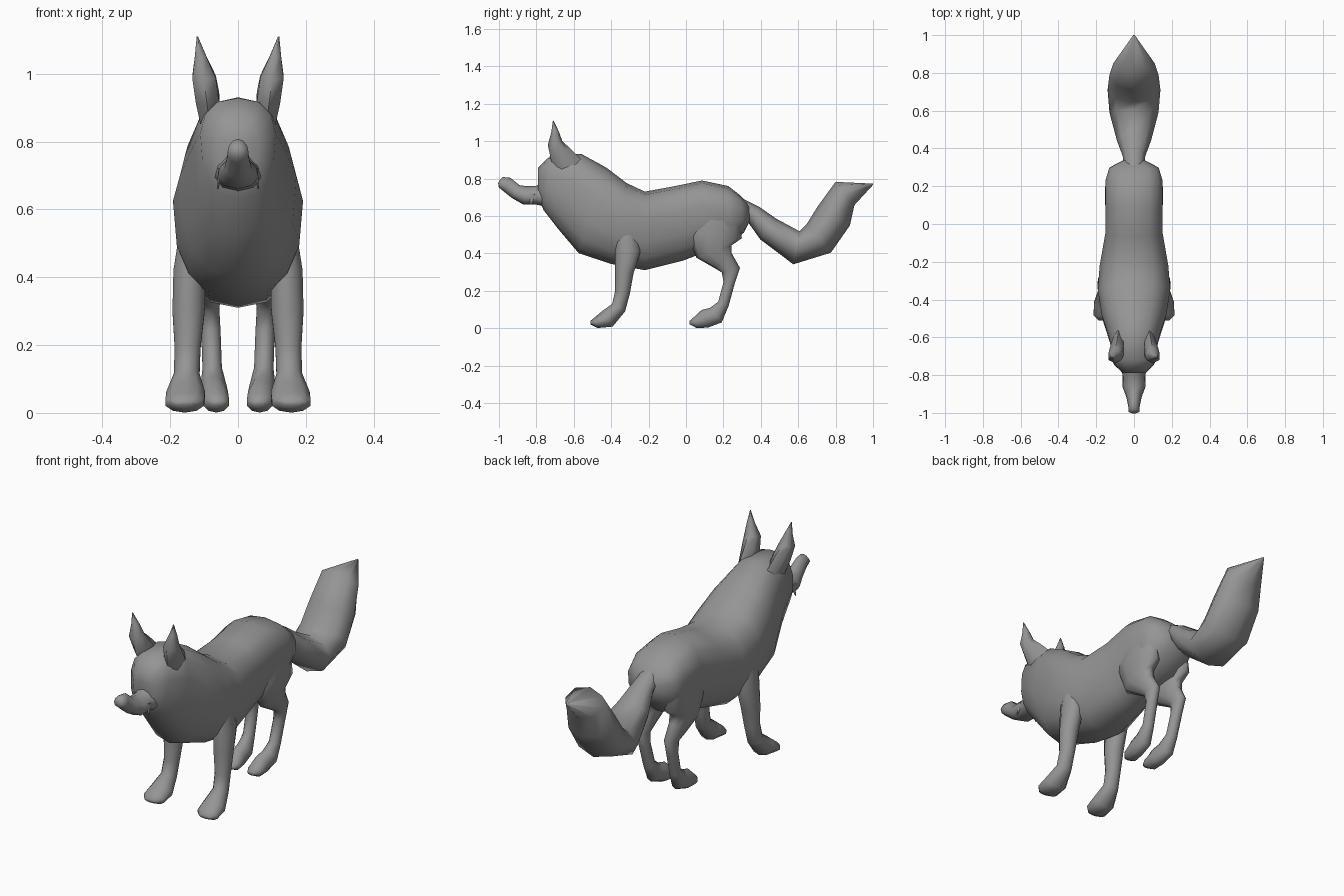
import bpy
import bmesh
import math
from mathutils import Vector

default = bpy.data.objects.get("Cube")
if default:
    bpy.data.objects.remove(default)


def make_material(name, grey):
    material = bpy.data.materials.new(name)
    material.use_nodes = True
    colour = (grey, grey, grey, 1)
    material.diffuse_color = colour
    shader = material.node_tree.nodes["Principled BSDF"]
    shader.inputs["Base Color"].default_value = colour
    return material


fur = make_material("grey fur", .3)


def ring_axis(centres, index, bend):
    """Direction across the spine, found from the neighbouring centres."""
    before = centres[max(index - 1, 0)]
    after = centres[min(index + 1, len(centres) - 1)]
    tangent = (after - before).normalized()
    return Vector((0, -tangent.z * bend, tangent.y)).normalized()


def squared(value, power):
    """Push a sine or cosine outwards for a boxier oval."""
    return math.copysign(abs(value) ** power, value)


def add_ring(bm, centre, across, half_width, sides, taper, power):
    """Oval ring of vertices, narrowed towards its first edge by taper."""
    verts = []
    for step in range(sides):
        turn = math.tau * step / sides
        height = squared(math.cos(turn), power)
        point = centre + across * height
        reach = squared(math.sin(turn), power)
        point.x += half_width * reach * (1 - taper * height)
        verts.append(bm.verts.new(point))
    return verts


def bridge(bm, first, second):
    count = len(first)
    for here in range(count):
        there = (here + 1) % count
        bm.faces.new((first[here], first[there], second[there], second[here]))


def finish(bm, name, smooth_angle):
    bmesh.ops.recalc_face_normals(bm, faces=bm.faces)
    mesh = bpy.data.meshes.new(name)
    bm.to_mesh(mesh)
    bm.free()
    mesh.materials.append(fur)
    part = bpy.data.objects.new(name, mesh)
    bpy.context.collection.objects.link(part)
    bpy.ops.object.select_all(action='DESELECT')
    part.select_set(True)
    bpy.context.view_layer.objects.active = part
    bpy.ops.object.shade_smooth_by_angle(angle=math.radians(smooth_angle))


def loft(name, spine, start_x=0, end_x=0, sides=10, taper=0, bend=1,
         power=1, smooth_angle=65):
    """Skin ovals along a spine of (y, z, half depth, half width)."""
    bm = bmesh.new()
    last = len(spine) - 1
    centres = [Vector((start_x + (end_x - start_x) * index / last, y, z))
               for index, (y, z, depth, width) in enumerate(spine)]
    rings = []
    for index, (y, z, depth, width) in enumerate(spine):
        across = ring_axis(centres, index, bend) * depth
        rings.append(add_ring(bm, centres[index], across, width, sides,
                              taper, power))
    for first, second in zip(rings, rings[1:]):
        bridge(bm, first, second)
    bm.faces.new(rings[0])
    bm.faces.new(rings[-1])
    finish(bm, name, smooth_angle)


def loft_pair(name, spine, start_x, end_x, sides=10):
    """Matching left and right parts."""
    for word, sign in (("left", 1), ("right", -1)):
        loft(word + "_" + name, spine, sign * start_x, sign * end_x, sides)


# Head, neck, chest and rump in one skin
loft("body", [
    (-.79, .78, .08, .06),
    (-.74, .78, .15, .11),
    (-.62, .73, .21, .13),
    (-.5, .63, .24, .17),
    (-.36, .56, .22, .19),
    (-.22, .52, .21, .18),
    (-.04, .56, .2, .15),
    (.1, .6, .19, .15),
    (.23, .6, .16, .15),
    (.3, .61, .1, .13),
    (.34, .62, .04, .05),
], sides=14, taper=-.1, bend=.5, power=.8)

# Muzzle with a narrow bridge and a knob at the nose
loft("muzzle", [
    (-.72, .72, .08, .08),
    (-.8, .71, .05, .06),
    (-.86, .71, .05, .06),
    (-.91, .73, .04, .04),
    (-.96, .77, .04, .03),
    (-.99, .78, .03, .03),
    (-1, .785, .01, .01),
], taper=-.2)

# Bushy, upturned tail
loft("tail", [
    (.28, .66, .04, .05),
    (.36, .61, .05, .06),
    (.44, .53, .07, .09),
    (.59, .43, .09, .13),
    (.71, .48, .1, .14),
    (.79, .6, .1, .13),
    (.85, .72, .08, .11),
    (1, .77, .003, .004),
], sides=8)

# Pointed ears trailing back onto the neck
loft_pair("ear", [
    (-.62, .85, .08, .03),
    (-.67, .93, .06, .04),
    (-.7, .99, .04, .04),
    (-.7, 1.05, .02, .02),
    (-.71, 1.11, .002, .002),
], start_x=.08, end_x=.12, sides=6)

# Fangs hanging outside the lips
loft_pair("fang", [
    (-.82, .72, .02, .01),
    (-.83, .66, .002, .002),
], start_x=.05, end_x=.06, sides=6)

# Front legs from shoulder to paw
loft_pair("front_leg", [
    (-.32, .56, .05, .03),
    (-.31, .42, .07, .05),
    (-.33, .3, .05, .05),
    (-.34, .19, .04, .04),
    (-.36, .11, .04, .04),
    (-.42, .05, .05, .06),
    (-.48, .03, .03, .06),
    (-.51, .03, .01, .03),
], start_x=.14, end_x=.16)

# Hind legs with a broad thigh, bent hock and paw
loft_pair("hind_leg", [
    (.18, .64, .1, .04),
    (.15, .5, .15, .06),
    (.15, .41, .1, .05),
    (.2, .36, .06, .04),
    (.24, .31, .05, .03),
    (.23, .24, .03, .03),
    (.2, .13, .03, .03),
    (.16, .07, .05, .04),
    (.1, .05, .05, .04),
    (.05, .03, .03, .04),
    (.02, .03, .01, .02),
], start_x=.1, end_x=.06)
